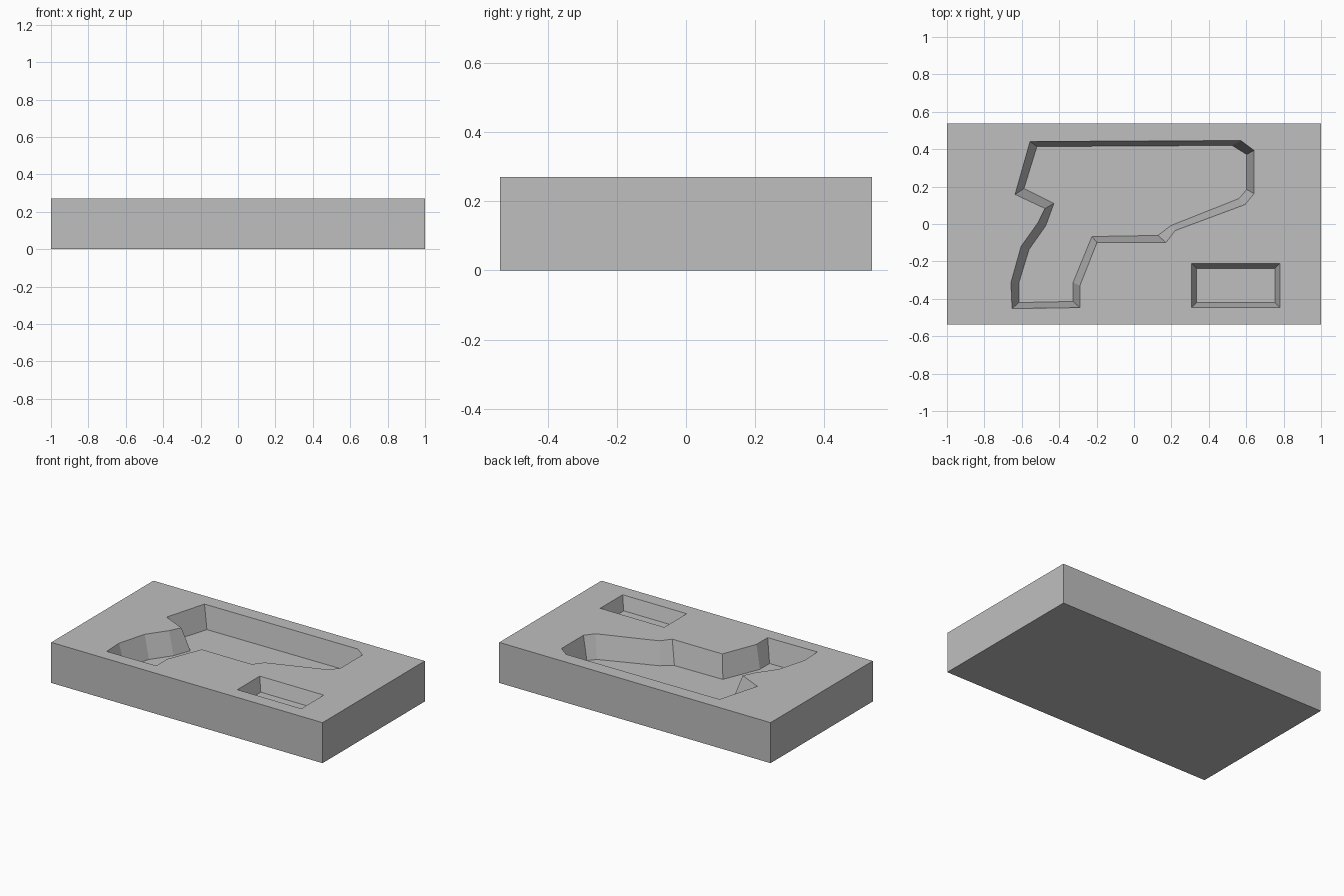
import bpy
import bmesh

WIDTH, DEPTH, HEIGHT = 2.0, 1.076, 0.27

# Large pocket: each row is the rim corner followed by the matching floor corner
TOOL_POCKET = [
    (-.556, .441, -.519, .414), (.572, .446, .524, .42),
    (.642, .393, .602, .372), (.642, .163, .602, .184),
    (.594, .104, .561, .136), (.22, -.035, .198, -.008),
    (.171, -.099, .128, -.061), (-.198, -.099, -.225, -.067),
    (-.289, -.329, -.326, -.313), (-.289, -.447, -.326, -.414),
    (-.652, -.452, -.615, -.42), (-.658, -.313, -.615, -.313),
    (-.604, -.12, -.561, -.136), (-.513, .008, -.471, -.008),
    (-.476, .083, -.428, .11), (-.636, .158, -.588, .19),
]


def rectangle(left, right, front, back):
    return [(left, front), (right, front), (right, back), (left, back)]


def add_ring(bm, points, z):
    """Create a closed loop of vertices at one height."""
    return [bm.verts.new((x, y, z)) for x, y in points]


def add_walls(bm, upper, lower):
    """Join two matching rings with quads."""
    count = len(upper)
    for i in range(count):
        j = (i + 1) % count
        bm.faces.new((upper[i], upper[j], lower[j], lower[i]))


def loop_edges(bm, ring):
    """Return the edges around a ring."""
    return [bm.edges.get((ring[i - 1], ring[i])) for i in range(len(ring))]


def add_shell(bm, rim_points, base_points, base_z):
    """Add sloped or upright walls closed by a flat base; return the rim edges."""
    rim = add_ring(bm, rim_points, HEIGHT)
    base = add_ring(bm, base_points, base_z)
    add_walls(bm, rim, base)
    bm.faces.new(base)
    return loop_edges(bm, rim)


# Remove the default cube
cube = bpy.data.objects.get("Cube")
if cube:
    bpy.data.objects.remove(cube, do_unlink=True)

bm = bmesh.new()

# Outer block sides and underside
outline = rectangle(-WIDTH / 2, WIDTH / 2, -DEPTH / 2, DEPTH / 2)
rim_edges = add_shell(bm, outline, outline, 0.0)

# Large tapered pocket
rim_edges += add_shell(bm, [row[:2] for row in TOOL_POCKET],
                       [row[2:] for row in TOOL_POCKET], HEIGHT - 0.15)

# Small tapered rectangular pocket
left, right, front, back, draft = .308, .78, -.447, -.211, .026
rim_edges += add_shell(bm, rectangle(left, right, front, back),
                       rectangle(left + draft, right - draft,
                                 front + draft, back - draft),
                       HEIGHT - 0.09)

# Top surface around both pocket openings
bmesh.ops.triangle_fill(bm, use_beauty=True, edges=rim_edges, normal=(0, 0, 1))
bmesh.ops.recalc_face_normals(bm, faces=bm.faces[:])

mesh = bpy.data.meshes.new("tray_block")
bm.to_mesh(mesh)
bm.free()

# Single plain grey
grey = bpy.data.materials.new("plain_grey")
grey.use_nodes = True
colour = (0.52, 0.52, 0.52, 1.0)
grey.diffuse_color = colour
grey.node_tree.nodes["Principled BSDF"].inputs["Base Color"].default_value = colour
mesh.materials.append(grey)

tray = bpy.data.objects.new("tray_block", mesh)
bpy.context.collection.objects.link(tray)
